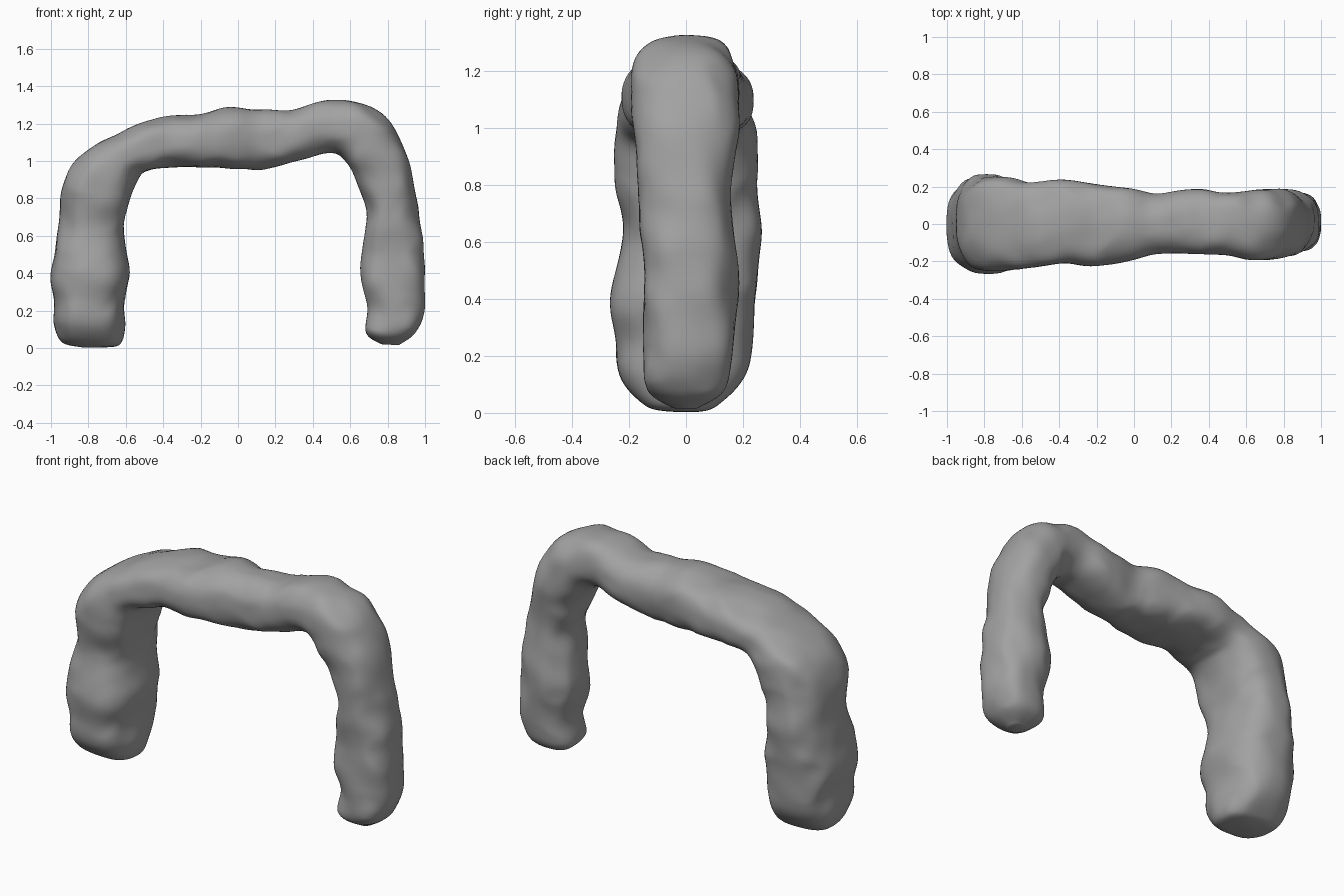
import bpy, bmesh, math
from mathutils import Vector, noise

if "Cube" in bpy.data.objects:
    bpy.data.objects.remove(bpy.data.objects["Cube"])

# Stations along the arch: outer x, outer z, inner x, inner z, front y, back y
STATIONS = [
    (-0.83, 0.003, -0.71, 0.003, -0.04, 0.04),
    (-0.94, 0.03, -0.63, 0.02, -0.14, 0.11),
    (-0.98, 0.12, -0.605, 0.12, -0.23, 0.20),
    (-0.985, 0.25, -0.61, 0.25, -0.245, 0.235),
    (-1.00, 0.39, -0.58, 0.42, -0.265, 0.24),
    (-0.965, 0.62, -0.61, 0.62, -0.22, 0.265),
    (-0.94, 0.86, -0.59, 0.76, -0.25, 0.25),
    (-0.85, 1.02, -0.53, 0.91, -0.25, 0.255),
    (-0.66, 1.14, -0.47, 0.95, -0.235, 0.22),
    (-0.41, 1.235, -0.36, 0.965, -0.21, 0.235),
    (-0.22, 1.25, -0.17, 0.965, -0.225, 0.21),
    (-0.05, 1.285, 0.02, 0.955, -0.195, 0.19),
    (0.13, 1.275, 0.13, 0.95, -0.16, 0.165),
    (0.27, 1.27, 0.31, 1.00, -0.16, 0.185),
    (0.50, 1.33, 0.47, 1.04, -0.165, 0.17),
    (0.73, 1.28, 0.56, 1.015, -0.195, 0.18),
    (0.885, 1.085, 0.635, 0.89, -0.185, 0.185),
    (0.955, 0.78, 0.69, 0.70, -0.165, 0.155),
    (0.995, 0.50, 0.65, 0.43, -0.15, 0.185),
    (0.995, 0.21, 0.69, 0.22, -0.15, 0.165),
    (0.95, 0.08, 0.685, 0.08, -0.135, 0.135),
    (0.86, 0.015, 0.77, 0.02, -0.05, 0.04),
]
SIDES, STEPS = 64, 10


def spline(a, b, c, d, t):
    return [0.5 * (2*q + (r-p)*t + (2*p - 5*q + 4*r - s)*t*t + (3*q - p - 3*r + s)*t**3)
            for p, q, r, s in zip(a, b, c, d)]


def rounded(v, power):
    return math.copysign(abs(v) ** power, v)


# Smoothly interpolate the stations
rows = []
n = len(STATIONS)
for i in range(n - 1):
    quad = [STATIONS[max(0, min(n - 1, i + k))] for k in (-1, 0, 1, 2)]
    rows += [spline(*quad, s / STEPS) for s in range(STEPS)]
rows.append(STATIONS[-1])

# Loft rounded sections (boxier on the thick left leg) with shallow rocky dents
bm = bmesh.new()
rings = []
for ox, oz, ix, iz, yf, yb in rows:
    outer, inner = Vector((ox, 0, oz)), Vector((ix, 0, iz))
    mid, half = (outer + inner) / 2, (outer - inner) / 2
    power = 0.77 if mid.x < -0.5 else 0.77 + 0.06 * min(1, (mid.x + 0.5) / 0.5)
    ring = []
    for k in range(SIDES):
        a = math.tau * k / SIDES
        c, s = rounded(math.cos(a), power), rounded(math.sin(a), power)
        off = half * c + Vector((0, s * (yb if s > 0 else -yf), 0))
        p = mid + off
        bump = 0.014 * noise.noise(p * 7) + 0.015 * (0.2 - abs(noise.noise(p * 5)))
        p += off.normalized() * bump * (0.4 + 0.6 * abs(math.sin(2 * a)))
        p.z = max(p.z, 0.0)
        ring.append(bm.verts.new(p))
    rings.append(ring)
for a, b in zip(rings, rings[1:]):
    for k in range(SIDES):
        j = (k + 1) % SIDES
        bm.faces.new((a[k], a[j], b[j], b[k]))

# Close both feet
for ring in (rings[0], rings[-1]):
    center = bm.verts.new(sum((v.co for v in ring), Vector()) / SIDES)
    for k in range(SIDES):
        bm.faces.new((ring[k], ring[(k + 1) % SIDES], center))
bmesh.ops.recalc_face_normals(bm, faces=bm.faces)
for f in bm.faces:
    f.smooth = True

mesh = bpy.data.meshes.new("rock_arch")
bm.to_mesh(mesh)
bm.free()
arch = bpy.data.objects.new("rock_arch", mesh)
bpy.context.collection.objects.link(arch)

# Dark grey stone
stone = bpy.data.materials.new("stone")
stone.diffuse_color = (0.36, 0.36, 0.36, 1)
stone.use_nodes = True
stone.node_tree.nodes["Principled BSDF"].inputs["Base Color"].default_value = stone.diffuse_color
mesh.materials.append(stone)
